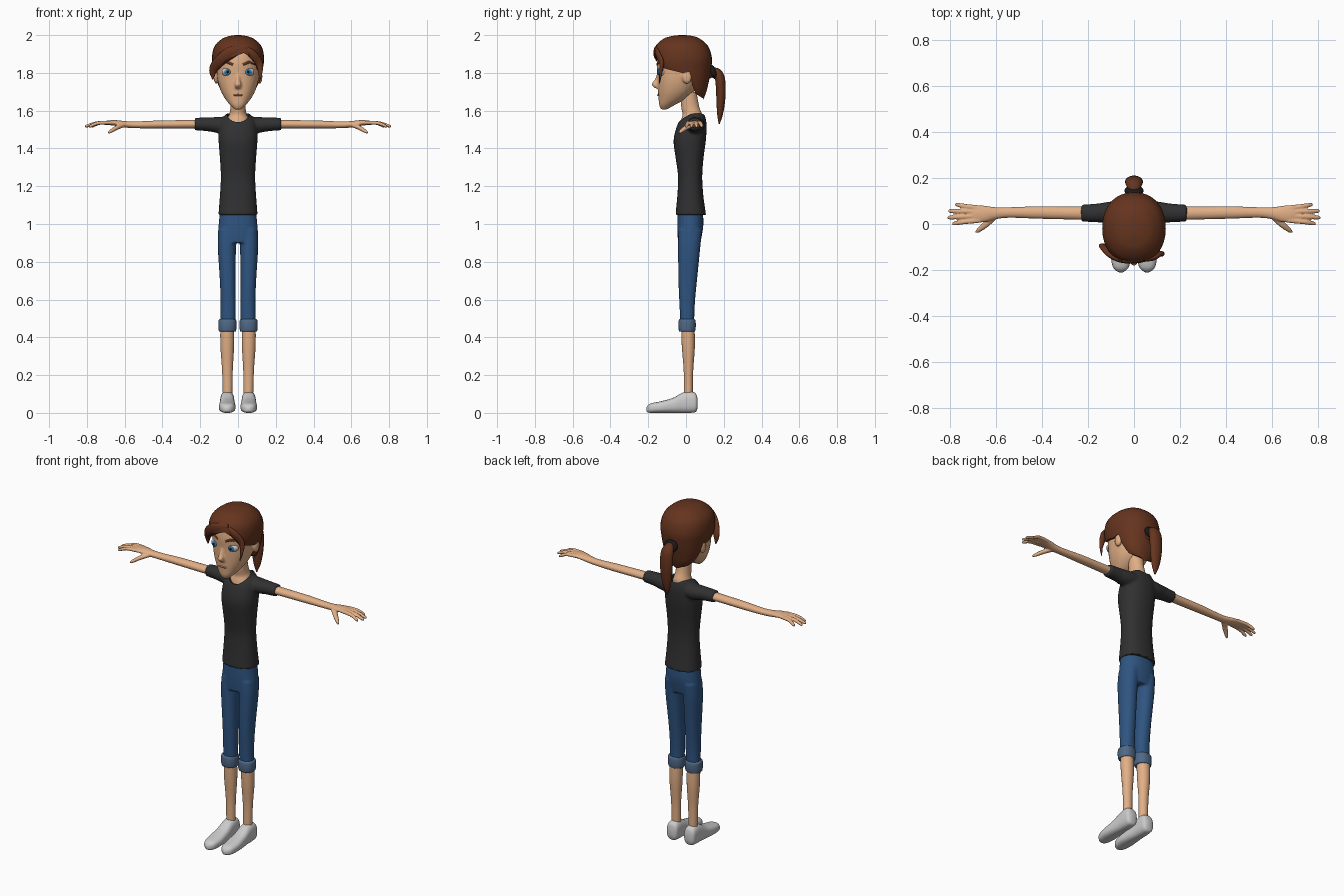
import bpy, bmesh
from math import cos, sin, pi, radians, copysign
from mathutils import Vector, Matrix

SKIN, HAIR = (.76, .43, .24), (.13, .034, .013)
SHIRT, DENIM, CUFF = (.03, .03, .03), (.028, .09, .22), (.08, .14, .24)
mats = {}


def loft(bm, rings, side=(1, 0, 0), axis=None, p=2, steps=4, n=24):
    """Closed skin through rings (x, y, z, half_width, half_depth), splined between."""
    R = [Vector(r) for r in rings]
    R = [2 * R[0] - R[1]] + R + [2 * R[-1] - R[-2]]
    pts = []
    for i in range(1, len(R) - 2):
        a, b, c, d = R[i - 1:i + 3]
        for k in range(steps):
            t = k / steps
            pts.append(.5 * (2 * b + (c - a) * t + (2 * a - 5 * b + 4 * c - d) * t * t
                             + (3 * b - a - 3 * c + d) * t ** 3))
    pts.append(R[-2])
    loops = []
    for i, q in enumerate(pts):
        t = Vector(axis) if axis else Vector((pts[min(i + 1, len(pts) - 1)] - pts[max(i - 1, 0)])[:3])
        t.normalize()
        s = Vector(side)
        u = (s - t * s.dot(t)).normalized()
        v = t.cross(u)
        ring = []
        for k in range(n):
            c, s2 = cos(2 * pi * k / n), sin(2 * pi * k / n)
            c, s2 = copysign(abs(c) ** (2 / p), c), copysign(abs(s2) ** (2 / p), s2)
            ring.append(bm.verts.new(Vector(q[:3]) + u * c * max(q[3], .001) + v * s2 * max(q[4], .001)))
        loops.append(ring)
    for A, B in zip(loops, loops[1:]):
        for k in range(n):
            bm.faces.new((A[k], A[(k + 1) % n], B[(k + 1) % n], B[k]))
    bm.faces.new(loops[0])
    bm.faces.new(loops[-1])


def stack(bm, rows, x=0, p=2):
    """Horizontal rings from rows (z, half_width, y_front, y_back[, x])."""
    loft(bm, [((r[4] if len(r) > 4 else x), (r[2] + r[3]) / 2, r[0], r[1], (r[3] - r[2]) / 2) for r in rows],
         axis=(0, 0, 1), p=p, n=32)


def ball(bm, loc, size):
    bmesh.ops.create_uvsphere(bm, u_segments=28, v_segments=18, radius=1,
                              matrix=Matrix.Translation(loc) @ Matrix.Diagonal((*size, 1)))


def prism(bm, poly, lo, hi, place):
    A, B = [[bm.verts.new(place(a, b, h)) for a, b in poly] for h in (lo, hi)]
    for i in range(len(poly)):
        j = (i + 1) % len(poly)
        bm.faces.new((A[i], A[j], B[j], B[i]))
    bm.faces.new(A)
    bm.faces.new(B)


def finish(bm, name, color=None, voxel=0, smooth=4, cutters=()):
    """Make the object, optionally fusing its pieces and cutting it."""
    bmesh.ops.recalc_face_normals(bm, faces=bm.faces)
    me = bpy.data.meshes.new(name)
    bm.to_mesh(me)
    bm.free()
    ob = bpy.data.objects.new(name, me)
    bpy.context.collection.objects.link(ob)
    bpy.ops.object.select_all(action='DESELECT')
    bpy.context.view_layer.objects.active = ob
    ob.select_set(True)
    if voxel:
        m = ob.modifiers.new('fuse', 'REMESH')
        m.mode, m.voxel_size = 'VOXEL', voxel
        m = ob.modifiers.new('soften', 'SMOOTH')
        m.factor, m.iterations = .5, smooth
    for c in cutters:
        m = ob.modifiers.new('cut', 'BOOLEAN')
        m.operation, m.solver, m.object = 'DIFFERENCE', 'EXACT', c
    for m in list(ob.modifiers):
        bpy.ops.object.modifier_apply(modifier=m.name)
    for c in cutters:
        bpy.data.objects.remove(c)
    if color:
        if color not in mats:
            mats[color] = bpy.data.materials.new('colour_%d' % len(mats))
            mats[color].diffuse_color = (*color, 1)
        ob.data.materials.clear()
        ob.data.materials.append(mats[color])
    bpy.ops.object.shade_smooth_by_angle(angle=radians(45))
    return ob


# head with nose and ears
bm = bmesh.new()
stack(bm, [(1.607, .018, -.132, -.10), (1.63, .042, -.142, -.06), (1.66, .066, -.145, -.005),
           (1.70, .089, -.148, .04), (1.75, .106, -.15, .07), (1.80, .113, -.152, .09),
           (1.86, .115, -.155, .10), (1.92, .10, -.14, .09), (1.97, .05, -.08, .05)], p=2.2)
loft(bm, [(0, -.14, 1.80, .008, .012), (0, -.152, 1.765, .011, .014), (0, -.162, 1.738, .017, .02),
          (0, -.152, 1.718, .012, .012)], axis=(0, 0, 1))
for s in (-1, 1):
    ball(bm, (s * .115, .005, 1.78), (.014, .026, .038))
finish(bm, 'head', SKIN, .006, 3)

# neck and upper chest
bm = bmesh.new()
stack(bm, [(1.48, .075, -.04, .08), (1.55, .06, -.026, .085), (1.58, .046, -.018, .085),
           (1.62, .04, -.025, .07), (1.70, .04, -.03, .055)])
finish(bm, 'neck', SKIN)

# eyes, brows and mouth
for s, tag in ((-1, 'right'), (1, 'left')):
    for part, y, d, r, h, col in (('eye', -.122, .026, .031, .024, (.85, .85, .85)),
                                  ('iris', -.144, .007, .016, .017, (.03, .25, .55)),
                                  ('pupil', -.149, .004, .007, .008, (.005, .005, .005))):
        bm = bmesh.new()
        ball(bm, (s * .055, y, 1.805), (r, d, h))
        finish(bm, f'{part}_{tag}', col)
    bm = bmesh.new()
    loft(bm, [(s * .025, -.152, 1.843, .006, .004), (s * .06, -.141, 1.856, .007, .004),
              (s * .092, -.113, 1.843, .002, .002)], side=(0, 0, 1), n=10)
    finish(bm, 'brow_' + tag, HAIR)
bm = bmesh.new()
ball(bm, (0, -.146, 1.682), (.027, .007, .005))
finish(bm, 'mouth', (.5, .23, .14))

# hair cap, opened around the face and ears
bm = bmesh.new()
prism(bm, [(-.3, 1.5), (-.3, 1.84), (-.17, 1.84), (-.10, 1.82), (-.02, 1.80), (.02, 1.805),
           (.032, 1.74), (.05, 1.69), (.09, 1.665), (.09, 1.5)], -.3, .3, lambda a, b, h: (h, a, b))
side_cut = finish(bm, 'side_cutter')
bm = bmesh.new()
prism(bm, [(-.105, 1.7), (-.10, 1.83), (-.05, 1.875), (.03, 1.905), (.075, 1.88), (.105, 1.81), (.105, 1.7)],
      -.3, -.06, lambda a, b, h: (a, h, b))
front_cut = finish(bm, 'forehead_cutter')
side_cut.hide_render = front_cut.hide_render = True
bm = bmesh.new()
stack(bm, [(1.655, .04, .03, .09), (1.70, .085, -.02, .108), (1.76, .115, -.10, .122), (1.82, .131, -.16, .133),
           (1.88, .138, -.172, .137), (1.94, .125, -.162, .118), (1.98, .085, -.12, .075),
           (1.995, .045, -.075, .035), (2.0, .012, -.035, -.005)], p=2.2)
finish(bm, 'hair_cap', HAIR, cutters=(side_cut, front_cut))

# swept fringe locks
bm = bmesh.new()
loft(bm, [(.045, -.15, 1.935, .012, .01), (-.03, -.158, 1.91, .03, .014), (-.09, -.137, 1.87, .03, .016),
          (-.13, -.10, 1.82, .024, .013), (-.134, -.09, 1.765, .003, .003)], side=(-.6, 0, .8), n=16)
finish(bm, 'fringe_right', HAIR)
bm = bmesh.new()
loft(bm, [(.02, -.15, 1.935, .012, .01), (.075, -.148, 1.90, .022, .013), (.112, -.128, 1.85, .02, .012),
          (.118, -.135, 1.79, .009, .007), (.11, -.14, 1.745, .002, .002)], side=(.6, 0, .8), n=16)
finish(bm, 'fringe_left', HAIR)

# ponytail and hair band
bm = bmesh.new()
loft(bm, [(0, .11, 1.79, .025, .025), (0, .15, 1.805, .027, .024), (0, .175, 1.785, .036, .026),
          (0, .184, 1.73, .039, .026), (0, .184, 1.65, .034, .023), (0, .18, 1.58, .022, .015),
          (0, .176, 1.53, .003, .003)])
finish(bm, 'ponytail', HAIR)
bm = bmesh.new()
loft(bm, [(0, .13, 1.80, .03, .028), (0, .138, 1.803, .04, .036), (0, .15, 1.806, .04, .036),
          (0, .158, 1.809, .03, .028)])
finish(bm, 'hair_band', (.01, .01, .01))

# shirt with sleeves and scooped neckline
bm = bmesh.new()
ball(bm, (0, .01, 1.60), (.062, .10, .07))
scoop = finish(bm, 'neckline_cutter')
scoop.hide_render = True
bm = bmesh.new()
stack(bm, [(1.047, .104, -.056, .106), (1.15, .096, -.046, .092), (1.25, .091, -.042, .086),
           (1.35, .096, -.055, .093), (1.44, .103, -.066, .105), (1.51, .10, -.051, .109),
           (1.55, .09, -.032, .106), (1.585, .06, -.002, .097)], p=2.3)
for s in (-1, 1):
    loft(bm, [(s * .05, .05, 1.525, .05, .045), (s * .10, .05, 1.524, .048, .043),
              (s * .16, .048, 1.528, .041, .037), (s * .23, .047, 1.529, .037, .033)], side=(0, 1, 0))
finish(bm, 'shirt', SHIRT, .007, 4, (scoop,))

# cropped trousers
bm = bmesh.new()
stack(bm, [(1.07, .096, -.045, .09), (1.0, .102, -.046, .092), (.95, .106, -.045, .086), (.90, .104, -.042, .076)],
      p=2.3)
for s in (-1, 1):
    stack(bm, [(.97, .05, -.04, .085, s * .054), (.88, .048, -.042, .076, s * .059), (.70, .042, -.04, .058, s * .054),
               (.58, .04, -.035, .047, s * .052), (.48, .04, -.03, .043, s * .053)], p=2.2)
finish(bm, 'trousers', DENIM, .006, 4)

for s, tag in ((-1, 'right'), (1, 'left')):
    # rolled cuff
    bm = bmesh.new()
    stack(bm, [(.43, .041, -.033, .044), (.436, .046, -.038, .049), (.462, .048, -.041, .052),
               (.488, .047, -.039, .05), (.496, .041, -.033, .044)], x=s * .056, p=2.2)
    finish(bm, 'cuff_' + tag, CUFF)
    # lower leg
    bm = bmesh.new()
    stack(bm, [(.46, .037, -.026, .045, s * .057), (.35, .036, -.022, .047, s * .057),
               (.22, .028, -.012, .038, s * .056), (.08, .025, -.012, .036, s * .055)])
    finish(bm, 'lower_leg_' + tag, SKIN)
    # shoe
    bm = bmesh.new()
    rows = [(.062, .015, .03, .07), (.052, .033, .006, .102), (.02, .037, 0, .115), (-.02, .038, 0, .106),
            (-.07, .041, 0, .079), (-.13, .044, 0, .062), (-.18, .037, 0, .052), (-.20, .024, .002, .042),
            (-.21, .008, .01, .028)]
    loft(bm, [(s * .057, y, (lo + hi) / 2, w, (hi - lo) / 2) for y, w, lo, hi in rows], axis=(0, -1, 0), p=2.6, n=32)
    finish(bm, 'shoe_' + tag)
    # arm with palm, fingers and thumb
    bm = bmesh.new()
    loft(bm, [(s * x, y, z, a, b) for x, y, z, a, b in (
        (.18, .047, 1.529, .03, .023), (.30, .048, 1.528, .028, .022), (.42, .05, 1.527, .027, .021),
        (.54, .05, 1.525, .023, .018), (.60, .047, 1.528, .026, .017), (.65, .044, 1.535, .036, .015),
        (.69, .044, 1.536, .036, .012), (.71, .045, 1.534, .03, .009))], side=(0, 1, 0))
    for y0, x1, y1 in ((.016, .79, .002), (.035, .81, .028), (.054, .807, .056), (.07, .777, .084)):
        loft(bm, [(s * .67, y0, 1.537, .011, .01), (s * (.69 + x1) / 2, (y0 + y1) / 2, 1.534, .0105, .0095),
                  (s * (x1 - .008), y1, 1.518, .0085, .0075), (s * x1, y1, 1.516, .004, .004)], side=(0, 1, 0), n=14)
    loft(bm, [(s * .60, .04, 1.526, .015, .012), (s * .64, .002, 1.511, .015, .012),
              (s * .675, -.027, 1.49, .010, .009), (s * .687, -.036, 1.482, .004, .004)], side=(0, 1, 0), n=14)
    finish(bm, 'arm_' + tag, SKIN, .004, 3)
